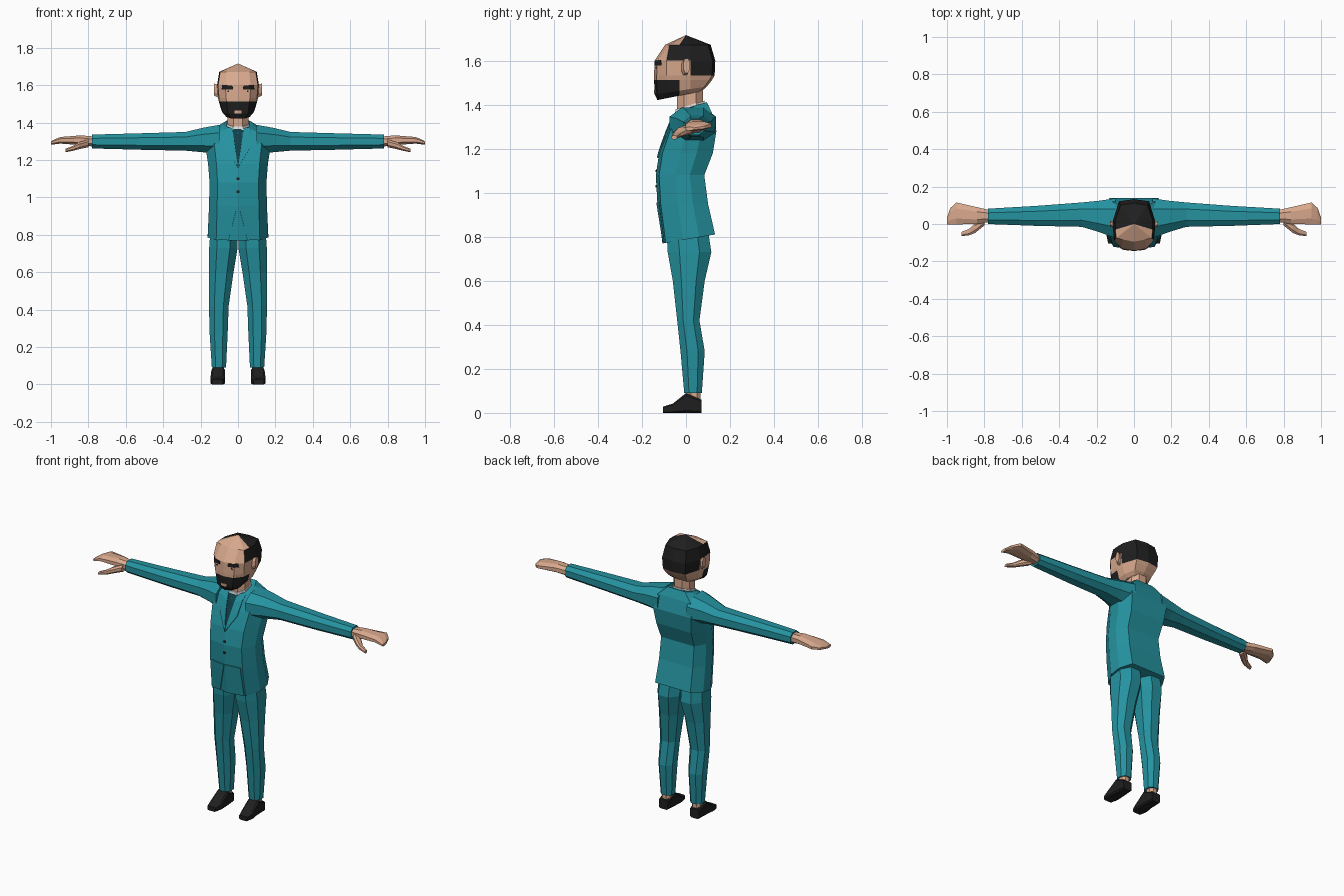
import bpy, bmesh
from mathutils import Vector
from mathutils.bvhtree import BVHTree

if "Cube" in bpy.data.objects:
    bpy.data.objects.remove(bpy.data.objects["Cube"])


def mat(name, r, g, b):
    m = bpy.data.materials.new(name)
    m.diffuse_color = (r, g, b, 1)
    m.use_nodes = True
    m.node_tree.nodes["Principled BSDF"].inputs["Base Color"].default_value = m.diffuse_color
    return m


TEAL = mat("teal_cloth", 0.018, 0.29, 0.35)
TIE = mat("dark_teal", 0.005, 0.05, 0.065)
SKIN = mat("skin", 0.70, 0.40, 0.27)
BLACK = mat("black", 0.014, 0.014, 0.014)
WHITE = mat("white", 0.9, 0.9, 0.9)


def finish(bm, name, mats, pick=None):
    if pick:
        for f in bm.faces:
            f.material_index = pick(f.calc_center_median())
    me = bpy.data.meshes.new(name)
    bm.to_mesh(me)
    ob = bpy.data.objects.new(name, me)
    bpy.context.collection.objects.link(ob)
    for m in mats:
        me.materials.append(m)
    tree = BVHTree.FromBMesh(bm)
    bm.free()
    return ob, tree


def loft(name, rings, mats, pick=None, apex=None):
    """Skin a list of closed rings; close the ends with a cap or a point."""
    bm = bmesh.new()
    vr = [[bm.verts.new(p) for p in r] for r in rings]
    n = len(vr[0])
    for a, b in zip(vr, vr[1:]):
        for i in range(n):
            j = (i + 1) % n
            bm.faces.new((a[i], a[j], b[j], b[i]))
    bm.faces.new(vr[0])
    if apex:
        t = bm.verts.new(apex)
        for i in range(n):
            bm.faces.new((vr[-1][i], vr[-1][(i + 1) % n], t))
    else:
        bm.faces.new(vr[-1])
    bmesh.ops.recalc_face_normals(bm, faces=bm.faces)
    return finish(bm, name, mats, pick)


def octo(axis, d, u0, u1, v0, v1, s=1, tilt=0, k=0.27):
    """Chamfered rectangle across an axis; s=-1 mirrors it in x."""
    ku, kv = k * (u1 - u0), k * (v1 - v0)
    uv = [(u0 + ku, v0), (u1 - ku, v0), (u1, v0 + kv), (u1, v1 - kv),
          (u1 - ku, v1), (u0 + ku, v1), (u0, v1 - kv), (u0, v0 + kv)]
    if axis == 'x':
        return [(s * d, u, v) for u, v in uv]
    if axis == 'y':
        return [(s * u, d, v) for u, v in uv]
    return [(s * u, v, d + tilt * v) for u, v in uv]


def both(half):
    """Complete a half outline that starts and ends on x = 0."""
    return half + [(-x, y, z) for x, y, z in half[-2:0:-1]]


# jacket body
def body_ring(z, tilt, w, yf, yb):
    h = [(0, yf), (.72 * w, yf + .015), (w, yf + .4 * (yb - yf)),
         (w, yf + .7 * (yb - yf)), (.75 * w, yb), (0, yb)]
    return both([(x, y, z + tilt * y) for x, y in h])


body = [(.788, .17, .162, -.107, .132), (.95, 0, .155, -.13, .10),
        (1.08, 0, .152, -.137, .083), (1.18, 0, .160, -.122, .122),
        (1.28, 0, .175, -.088, .138), (1.35, .1, .150, -.062, .118),
        (1.383, .3, .080, -.045, .095)]
_, body_tree = loft("jacket_body", [body_ring(*r) for r in body], [TEAL])


# head with hair and beard in the face colours
def head_ring(z, w, yf, yb, tilt=0):
    h = [(0, yf), (.6 * w, yf + .012), (.95 * w, max(-.088, yf + .02)),
         (w, -.03), (w, .02), (.72 * w, yb - .012), (0, yb)]
    return both([(x, y, z + tilt * y) for x, y in h])


def head_colour(c):
    if c.z > 1.67:
        return 1 if c.y > -.01 else 0
    if c.z > 1.605:
        return 1 if c.y > -.08 else 0
    if c.z > 1.53:
        return 1 if c.y > .02 else 0
    return 1 if c.y < -.04 and c.z < 1.508 else 0


head = [(1.447, .065, -.130, .070, .2), (1.468, .088, -.142, .095, .15),
        (1.512, .102, -.145, .118), (1.532, .107, -.145, .130),
        (1.60, .112, -.143, .133), (1.672, .100, -.095, .112)]
_, head_tree = loft("head", [head_ring(*r) for r in head], [SKIN, BLACK],
                    head_colour, (0, 0, 1.716))

# neck and shirt collar
loft("neck", [octo('z', 1.34, -.055, .055, -.042, .075),
              octo('z', 1.49, -.055, .055, -.04, .078)], [SKIN])
loft("shirt_collar", [octo('z', 1.35, -.064, .064, -.05, .086, tilt=.3),
                      octo('z', 1.393, -.06, .06, -.047, .084, tilt=.3)], [WHITE])


def plate(name, tree, quad, m, off=.004):
    """Thin plate laid on the front of a body, from four (x, z) corners."""
    bm = bmesh.new()
    f = bm.faces.new([bm.verts.new((x, 0, z)) for x, z in quad])
    bmesh.ops.subdivide_edges(bm, edges=bm.edges[:], cuts=4, use_grid_fill=True)
    for v in bm.verts:
        hit = tree.ray_cast(Vector((v.co.x, -1, v.co.z)), Vector((0, 1, 0)))[0]
        if hit is None:
            hit = tree.find_nearest(Vector((v.co.x, -.1, v.co.z)))[0]
        v.co.y = hit.y - off
    bm.normal_update()
    bmesh.ops.reverse_faces(bm, faces=[f for f in bm.faces if f.normal.y > 0])
    ob, _ = finish(bm, name, [m])
    mod = ob.modifiers.new("thickness", 'SOLIDIFY')
    mod.thickness = off
    mod.offset = -1


def rect(x0, x1, z0, z1):
    return [(x0, z0), (x1, z0), (x1, z1), (x0, z1)]


# tie, buttons, mouth
plate("tie", body_tree, [(-.042, 1.365), (-.006, 1.17), (.006, 1.17), (.042, 1.365)], TIE, .003)
for z in (1.10, 1.03):
    plate("button", body_tree, rect(-.007, .007, z - .006, z + .006), BLACK)
plate("mouth", head_tree, rect(-.02, .02, 1.45, 1.466), SKIN, .003)

for s in (1, -1):
    # lapels and jacket flaps
    plate("lapel", body_tree, [(s * x, z) for x, z in
          ((.03, 1.367), (.075, 1.372), (.06, 1.26), (0, 1.16))], TEAL, .007)
    plate("jacket_flap", body_tree, [(s * x, z) for x, z in
          ((.004, .955), (.10, .955), (.11, .775), (.05, .775))], TEAL, .005)

    # eyebrows, eyes and ears
    plate("eyebrow", head_tree, [(s * x, z) for x, z in
          ((.026, 1.578), (.088, 1.578), (.084, 1.603), (.03, 1.597))], BLACK)
    plate("eye", head_tree, [(s * x, z) for x, z in rect(.048, .056, 1.564, 1.571)], BLACK, .003)
    loft("ear", [octo('x', .10, -.025, .012, 1.53, 1.60, s),
                 octo('x', .128, -.012, .018, 1.545, 1.61, s)], [SKIN])

    # sleeve
    arm = [(.10, -.075, .137, 1.23, 1.388), (.19, -.042, .124, 1.242, 1.372),
           (.28, -.015, .115, 1.25, 1.35), (.52, -.010, .097, 1.255, 1.343),
           (.78, 0, .082, 1.262, 1.336)]
    loft("sleeve", [octo('x', *r, s) for r in arm], [TEAL])

    # hand and thumb
    hand = [(.76, .012, .072, 1.27, 1.325), (.84, 0, .09, 1.28, 1.332),
            (.95, -.002, .115, 1.288, 1.323), (.982, -.003, .085, 1.284, 1.31),
            (1.0, -.003, .035, 1.283, 1.299)]
    loft("hand", [octo('x', *r, s) for r in hand], [SKIN])
    thumb = [(.80, -.008, .045, 1.268, 1.31), (.85, -.048, .005, 1.258, 1.295),
             (.88, -.06, -.025, 1.25, 1.277), (.922, -.065, -.042, 1.242, 1.26)]
    loft("thumb", [octo('x', *r, s) for r in thumb], [SKIN])

    # trouser leg
    leg = [(.86, 0, .145, -.09, .095), (.73, .002, .154, -.083, .115),
           (.60, .024, .155, -.06, .085), (.42, .05, .155, -.04, .061),
           (.28, .055, .152, -.025, .085), (.09, .064, .14, -.008, .072)]
    loft("trouser_leg", [octo('z', *r, s) for r in leg], [TEAL])

    # ankle and shoe
    loft("ankle", [octo('z', .04, .078, .132, .01, .065, s),
                   octo('z', .12, .075, .132, .005, .065, s)], [SKIN])
    shoe = [(-.105, .082, .138, 0, .028), (-.06, .07, .147, 0, .042),
            (.0, .07, .142, 0, .09), (.07, .077, .138, 0, .06)]
    loft("shoe", [octo('y', *r, s, k=.12) for r in shoe], [BLACK])
